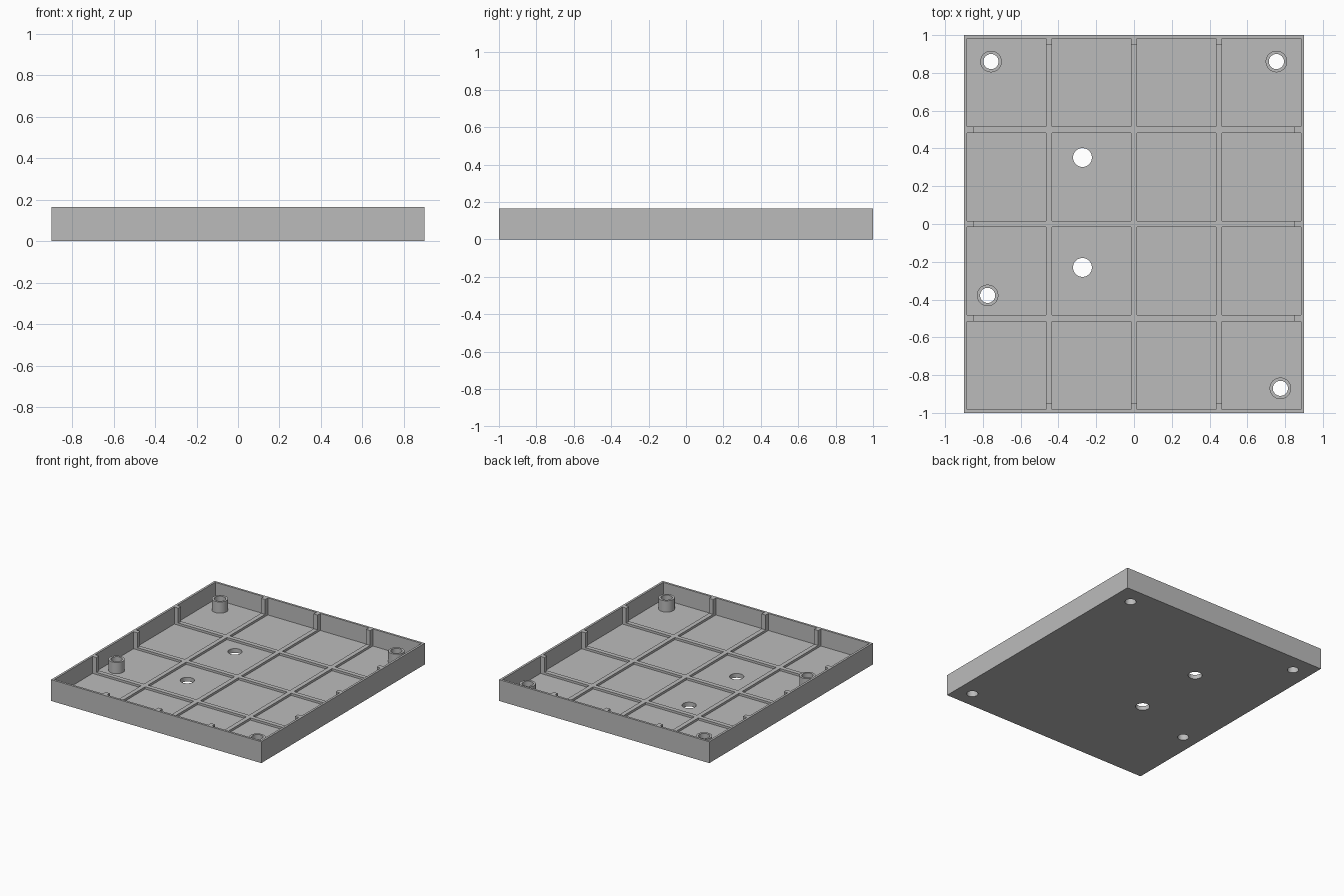
import bpy, bmesh, math
from mathutils import Matrix, Vector

cube = bpy.data.objects.get("Cube")
if cube:
    bpy.data.objects.remove(cube, do_unlink=True)

# Overall sizes
HALF_X, HALF_Y, HEIGHT = 0.90, 1.0, 0.165
WALL, RIB, FLOOR, RIB_TOP = 0.017, 0.034, 0.033, 0.05
TAB = 0.05                      # reach of wall tabs from the outer face
POST_R, BORE_R, HOLE_R, POST_TOP = 0.057, 0.04, 0.05, 0.12
POSTS = {
    "back_right_post": (-0.757, 0.86),
    "back_left_post": (0.754, 0.86),
    "middle_right_post": (-0.775, -0.378),
    "front_left_post": (0.775, -0.87),
}
FLOOR_HOLES = [(-0.273, 0.352), (-0.273, -0.23)]

grey = bpy.data.materials.new("mid grey")
grey.use_nodes = True
grey.diffuse_color = (0.5, 0.5, 0.5, 1)
grey.node_tree.nodes["Principled BSDF"].inputs["Base Color"].default_value = (0.5, 0.5, 0.5, 1)


def add_box(bm, low, high):
    low, high = Vector(low), Vector(high)
    matrix = Matrix.Translation((low + high) / 2) @ Matrix.Diagonal((*(high - low), 1))
    bmesh.ops.create_cube(bm, size=1, matrix=matrix)


def add_cylinder(bm, centre, radius, low, high):
    bmesh.ops.create_cone(bm, cap_ends=True, segments=48, radius1=radius, radius2=radius,
                          depth=high - low,
                          matrix=Matrix.Translation((*centre, (low + high) / 2)))


def finish(name, bm):
    mesh = bpy.data.meshes.new(name)
    bm.to_mesh(mesh)
    bm.free()
    mesh.materials.append(grey)
    obj = bpy.data.objects.new(name, mesh)
    bpy.context.collection.objects.link(obj)
    return obj


def cut(obj, *cutters):
    for cutter in cutters:
        mod = obj.modifiers.new(cutter.name, 'BOOLEAN')
        mod.operation, mod.solver, mod.object = 'DIFFERENCE', 'EXACT', cutter
    graph = bpy.context.evaluated_depsgraph_get()
    mesh = bpy.data.meshes.new_from_object(obj.evaluated_get(graph))
    obj.modifiers.clear()
    obj.data = mesh


# Pockets between the ribs, cut to the floor
bm = bmesh.new()


def spans(half):
    step = half / 2
    for i in range(4):
        a, b = -half + i * step, -half + (i + 1) * step
        yield (a + (WALL if i == 0 else RIB / 2), b - (WALL if i == 3 else RIB / 2))


for x0, x1 in spans(HALF_X):
    for y0, y1 in spans(HALF_Y):
        add_box(bm, (x0, y0, FLOOR), (x1, y1, HEIGHT + 0.1))
pockets = finish("pocket_cutter", bm)

# Central clearing lowers the ribs and leaves full-height tabs on the walls
bm = bmesh.new()
add_box(bm, (-HALF_X + TAB, -HALF_Y + TAB, RIB_TOP), (HALF_X - TAB, HALF_Y - TAB, HEIGHT + 0.15))
clearing = finish("clearing_cutter", bm)

# Post bores and floor holes
bm = bmesh.new()
for centre in POSTS.values():
    add_cylinder(bm, centre, BORE_R, -0.1, HEIGHT + 0.1)
for centre in FLOOR_HOLES:
    add_cylinder(bm, centre, HOLE_R, -0.1, HEIGHT + 0.1)
drill = finish("drill_cutter", bm)

# Tray with walls, ribs and tabs
bm = bmesh.new()
add_box(bm, (-HALF_X, -HALF_Y, 0), (HALF_X, HALF_Y, HEIGHT))
tray = finish("tray", bm)
cut(tray, pockets, clearing, drill)
parts = [tray]

# Hollow screw posts
for name, centre in POSTS.items():
    bm = bmesh.new()
    add_cylinder(bm, centre, POST_R, FLOOR - 0.005, POST_TOP)
    post = finish(name, bm)
    cut(post, drill)
    parts.append(post)

for cutter in (pockets, clearing, drill):
    bpy.data.objects.remove(cutter, do_unlink=True)

# Smooth round walls, sharp corners
bpy.ops.object.select_all(action='DESELECT')
for part in parts:
    part.select_set(True)
bpy.context.view_layer.objects.active = tray
bpy.ops.object.shade_smooth_by_angle(angle=math.radians(30))
